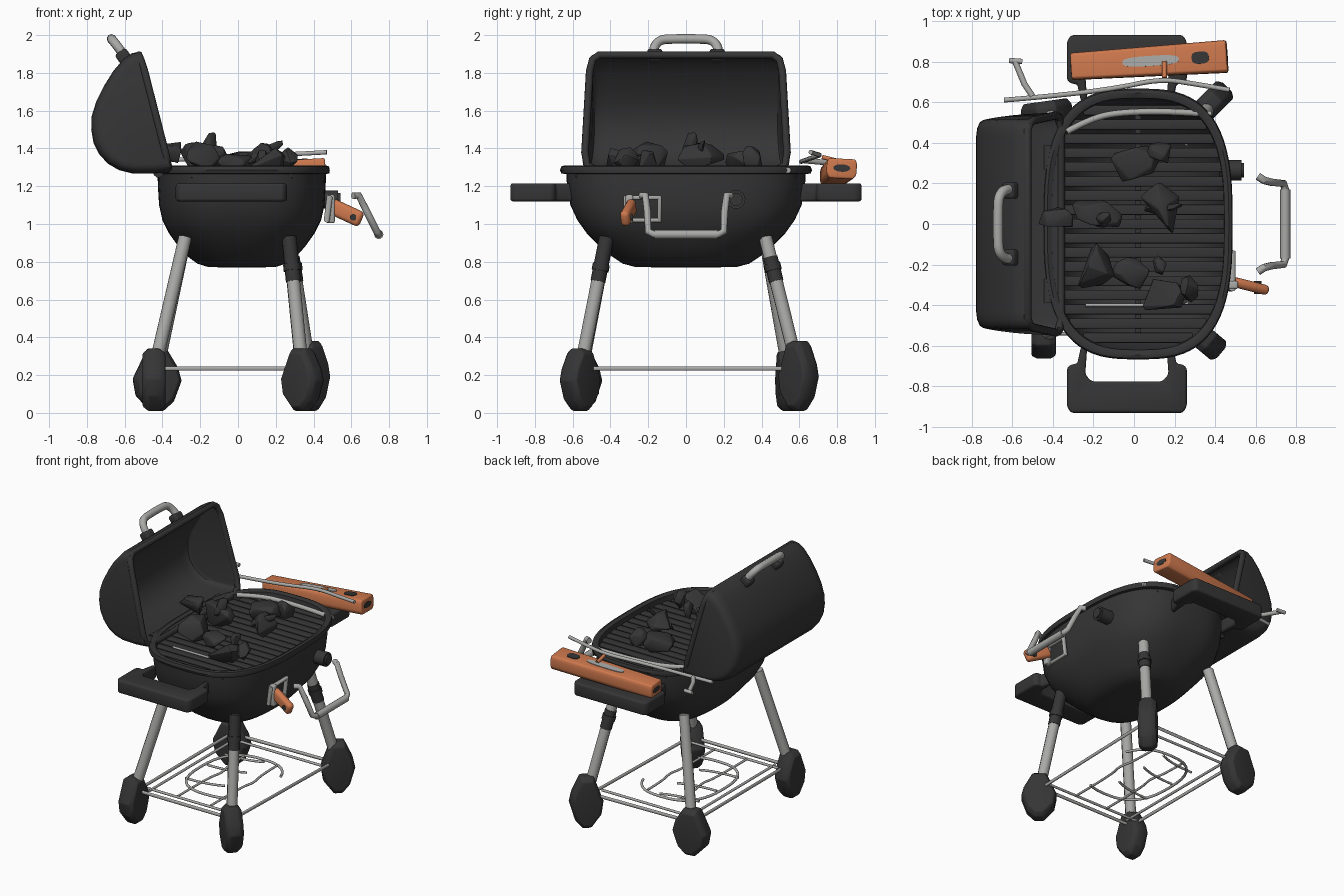
import bpy, bmesh, math, random
from mathutils import Vector, Matrix

if "Cube" in bpy.data.objects:
    bpy.data.objects.remove(bpy.data.objects["Cube"])
random.seed(4)

def material(name, rgb):
    m = bpy.data.materials.new(name)
    m.diffuse_color = (*rgb, 1)
    m.use_nodes = True
    m.node_tree.nodes["Principled BSDF"].inputs["Base Color"].default_value = m.diffuse_color
    return m
DARK = material("charcoal_enamel", (0.036, 0.036, 0.037))
GREY = material("brushed_steel", (0.40, 0.40, 0.39))
WOOD = material("orange_wood", (0.62, 0.19, 0.075))

def activate(ob):
    bpy.ops.object.select_all(action='DESELECT')
    ob.select_set(True)
    bpy.context.view_layer.objects.active = ob

def finish(name, bm, mat, bevel=0, smooth=True, solid=0):
    bmesh.ops.recalc_face_normals(bm, faces=bm.faces)
    me = bpy.data.meshes.new(name)
    bm.to_mesh(me)
    bm.free()
    ob = bpy.data.objects.new(name, me)
    bpy.context.collection.objects.link(ob)
    me.materials.append(mat)
    activate(ob)
    if solid:
        s = ob.modifiers.new("shell", 'SOLIDIFY')
        s.thickness, s.offset = solid, -1
        bpy.ops.object.modifier_apply(modifier="shell")
    if bevel:
        b = ob.modifiers.new("bevel", 'BEVEL')
        b.width, b.segments, b.limit_method = bevel, 3, 'ANGLE'
        bpy.ops.object.modifier_apply(modifier="bevel")
    if smooth:
        bpy.ops.object.shade_smooth_by_angle(angle=math.radians(40))
    return ob

def loft(name, rings, mat, cap=(True, True), loop=True, **kw):
    bm = bmesh.new()
    vs = [[bm.verts.new(p) for p in r] for r in rings]
    n = len(vs[0])
    for a, b in zip(vs, vs[1:]):
        for i in range(n if loop else n - 1):
            j = (i + 1) % n
            bm.faces.new((a[i], a[j], b[j], b[i]))
    if cap[0]: bm.faces.new(vs[0][::-1])
    if cap[1]: bm.faces.new(vs[-1])
    return finish(name, bm, mat, **kw)

def box(name, c, size, mat, rot=(0, 0, 0), bevel=0.015):
    bm = bmesh.new()
    bmesh.ops.create_cube(bm, size=1, matrix=Matrix.Diagonal((*size, 1)))
    ob = finish(name, bm, mat, bevel)
    ob.location, ob.rotation_euler = c, rot
    return ob

def tube(name, pts, r, mat, closed=False, curved=False):
    cu = bpy.data.curves.new(name, 'CURVE')
    cu.dimensions, cu.bevel_depth, cu.bevel_resolution = '3D', r, 3
    cu.use_fill_caps = True
    sp = cu.splines.new('NURBS' if curved else 'POLY')
    sp.points.add(len(pts) - 1)
    for p, q in zip(sp.points, pts):
        p.co = (*q, 1)
    sp.use_cyclic_u = closed
    if curved:
        sp.order_u, sp.use_endpoint_u, sp.resolution_u = 3, True, 6
    ob = bpy.data.objects.new(name, cu)
    bpy.context.collection.objects.link(ob)
    cu.materials.append(mat)
    activate(ob)
    bpy.ops.object.convert(target='MESH')
    bpy.ops.object.shade_smooth_by_angle(angle=math.radians(50))
    return ob

def oval(z, ax, ay, e=2.7, n=72, cx=0.02):
    out = []
    for i in range(n):
        c, s = math.cos(2 * math.pi * i / n), math.sin(2 * math.pi * i / n)
        out.append((cx + ax * math.copysign(abs(c) ** (2 / e), c),
                    ay * math.copysign(abs(s) ** (2 / e), s), z))
    return out

# bowl: outer wall, rolled rim, inner wall
prof = [(.77, .10, .14), (.773, .18, .27), (.79, .235, .335), (.83, .29, .395), (.88, .335, .455),
        (.95, .385, .525), (1.02, .42, .575), (1.10, .438, .612), (1.20, .444, .63), (1.265, .446, .634),
        (1.267, .463, .66), (1.285, .466, .667), (1.305, .462, .66), (1.31, .447, .645), (1.30, .425, .62),
        (1.10, .415, .59), (.95, .36, .5), (.84, .27, .37), (.80, .15, .2)]
loft("bowl", [oval(z, a, b, 2.5 if z < .9 else 2.9) for z, a, b in prof], DARK)

# cooking grate
box("grate_spine", (.02, 0, 1.235), (.03, 1.16, .02), DARK, bevel=0)
for i in range(-8, 9):
    y = i * .07
    half = .43 * (1 - (abs(y) / .62) ** 2.9) ** (1 / 2.9)
    box("grate_bar", (.02, y, 1.255), (2 * half, .05, .022), DARK, bevel=.006)

# open lid: curved profile swept along y, narrowing slightly towards its back
lp = [(-.52, 1.91), (-.56, 1.905), (-.605, 1.875), (-.66, 1.81), (-.71, 1.73), (-.75, 1.65), (-.775, 1.57),
      (-.777, 1.50), (-.765, 1.43), (-.735, 1.37), (-.69, 1.32), (-.63, 1.285), (-.56, 1.268), (-.45, 1.267), (-.35, 1.275)]
def lid_ring(y, k):
    out = []
    for x, z in lp:
        d = max(0, -((x + .435) * .966 + (z - 1.59) * .259)) / .35
        out.append((-.435 + (x + .435) * k, y * (1 - .06 * (z - 1.27) / .64) * (1 - .035 * d * d), 1.59 + (z - 1.59) * k))
    return out
st = [(-.547, .84), (-.542, .90), (-.53, .95), (-.50, .985), (-.46, 1), (.46, 1), (.50, .985), (.53, .95), (.542, .90), (.547, .84)]
loft("lid", [lid_ring(y, k) for y, k in st], DARK, loop=False, solid=.025)
# lid lip around the mouth
lip = [(-.36, -.47, 1.285), (-.36, .47, 1.285), (-.37, .525, 1.31), (-.385, .535, 1.38), (-.495, .51, 1.81), (-.515, .495, 1.87),
       (-.525, .46, 1.895), (-.525, -.46, 1.895), (-.515, -.495, 1.87), (-.495, -.51, 1.81), (-.385, -.535, 1.38), (-.37, -.525, 1.31)]
tube("lid_lip", lip, .02, DARK, closed=True)
# lid handle
tube("lid_handle", [(-.60, -.17, 1.89), (-.63, -.175, 1.93), (-.665, -.14, 1.975), (-.67, -.08, 1.98), (-.67, .08, 1.98),
                    (-.665, .14, 1.975), (-.63, .175, 1.93), (-.60, .17, 1.89)], .025, GREY, curved=True)
for s in (-1, 1):
    box("lid_handle_mount", (-.605, s * .165, 1.885), (.07, .08, .07), DARK, (0, -.6, 0))
    tube("lid_hinge", [(-.42, s * .33 - .06, 1.275), (-.42, s * .33 + .06, 1.275)], .03, DARK)

# side handles: flat U shape on both ends
for s in (-1, 1):
    u = [(-.31, .93), (.24, .93), (.26, .90), (.26, .71), (.24, .69), (.21, .69), (.19, .60), (.16, .60), (.17, .74), (.14, .775),
         (-.21, .775), (-.24, .74), (-.23, .60), (-.26, .60), (-.28, .69), (-.31, .69), (-.33, .71), (-.33, .90)]
    loft("side_handle", [[(x, s * y, z) for x, y in u] for z in (1.12, 1.215)], DARK, bevel=.015)

# legs, sleeves and block feet: x, y of top, x, y of bottom, foot angle, foot scale, foot height
foot = [(-.045, .34), (.045, .34), (.10, .24), (.118, .17), (.08, .06), (.03, .01), (-.03, .01), (-.10, .09), (-.115, .18), (-.08, .26)]
legs = [("front_left", -.28, -.42, -.445, -.555, 90, .95, 1), ("front_right", .27, -.42, .34, -.56, -40, 1.0, 1),
        ("back_left", -.28, .42, -.43, .545, 8, 1.1, 1), ("back_right", .27, .42, .38, .595, 45, .95, 1.12)]
for n, x0, y0, x1, y1, ang, k, h in legs:
    a, b = Vector((x0, y0, .93)), Vector((x1, y1, .22))
    tube(n + "_leg", [a, b], .036, GREY)
    if x0 > 0:
        tube(n + "_sleeve", [a.lerp(b, .15 if y0 > 0 else 0), a.lerp(b, .33)], .040, DARK)
        tube(n + "_sleeve_band", [a.lerp(b, .20), a.lerp(b, .25)], .046, DARK)
    ca, sa = math.cos(math.radians(ang)), math.sin(math.radians(ang))
    rings = []
    for t, f in ((-.06, .85), (-.03, 1), (.03, 1), (.06, .85)):
        rings.append([(x1 + u * k * f * ca - t * sa, y1 + u * k * f * sa + t * ca, (.175 + (z - .175) * f) * h) for u, z in foot])
    loft(n + "_foot", rings, DARK, bevel=.008)

# lower wire shelf
Z = .235
cor = [(-.43, -.54), (.34, -.54), (.37, .56), (-.43, .54)]
tube("shelf_frame", [(x, y, Z) for x, y in cor], .012, GREY, closed=True)
for y in (-.47, .47):
    tube("shelf_cross_rail", [(-.41, y, Z), (.34, y, Z)], .009, GREY)
tube("shelf_side_rail", [(-.36, -.5, Z), (-.36, .5, Z)], .009, GREY)
tube("shelf_ring", oval(Z, .27, .33, 2.6, 40, -.03)[3:34], .009, GREY)
for x in (-.16, .10):
    tube("shelf_wire", [(x, -.46, Z), (x, -.1, Z), (x + .03, 0, Z), (x, .12, Z), (x, .30, Z)], .008, GREY, curved=True)
for y in (-.2, .05, .25):
    tube("shelf_short_wire", [(-.28, y, Z), (-.1, y, Z), (.0, y + .05, Z)], .008, GREY, curved=True)

# coal chunks
def chunk(c, size, tilt=0):
    bm = bmesh.new()
    for _ in range(15):
        v = Vector([random.gauss(0, 1) for _ in range(3)]).normalized()
        bm.verts.new(Vector([a * b for a, b in zip(v, size)]))
    bmesh.ops.convex_hull(bm, input=bm.verts)
    bmesh.ops.delete(bm, geom=[v for v in bm.verts if not v.link_faces], context='VERTS')
    ob = finish("coal_chunk", bm, DARK, bevel=.008)
    ob.location, ob.rotation_euler = c, (0, tilt, random.uniform(-.3, .3))
for c, s in [((-.20, -.21, 1.35), (.11, .13, .09)), ((-.19, .04, 1.36), (.14, .09, .09)), ((.13, .07, 1.35), (.11, .14, .08)),
             ((.0, .30, 1.33), (.13, .10, .08)), ((.13, .35, 1.35), (.07, .07, .07)), ((.14, -.36, 1.33), (.12, .11, .09)),
             ((.0, -.24, 1.32), (.12, .08, .06)), ((.27, -.32, 1.34), (.05, .07, .07)), ((-.37, .03, 1.38), (.11, .06, .07)),
             ((.13, -.21, 1.33), (.04, .06, .07))]:
    chunk(c, s)
chunk((-.15, .02, 1.42), (.04, .04, .10), .4)
chunk((.14, .08, 1.38), (.12, .03, .03), -.5)

# steel rod lying along the inner wall and small clip
tube("inner_rod", [(-.33, .455, 1.295), (-.22, .515, 1.295), (-.08, .55, 1.295), (.2, .555, 1.29), (.38, .54, 1.285)], .016, GREY, curved=True)
tube("inner_clip", [(-.24, -.40, 1.27), (.05, -.40, 1.27)], .008, GREY)

# wooden paddle resting on the back handle, tilted, with slot and hole plates
pad = [(-.385, -.066), (.385, -.08), (.385, .08), (-.385, .066)]
m = Matrix.Translation((.075, .80, 1.275)) @ Matrix.Rotation(.065, 4, 'Z') @ Matrix.Rotation(-.055, 4, 'Y') @ Matrix.Rotation(-.05, 4, 'X')
rings = [[m @ Vector((x, y * f, z)) for x, y in pad] for z, f in ((-.055, .8), (-.03, 1), (.025, 1), (.05, .9))]
loft("wooden_paddle", rings, WOOD, bevel=.01)
for n, x, w, h, mt in (("paddle_slot", .01, .28, .05, GREY), ("paddle_hole", .255, .085, .06, DARK)):
    ov = oval(0, w / 2, h / 2, 3, 24, 0)
    loft(n, [[m @ Vector((x + p[0], p[1], z)) for p in ov] for z in (.047, .0545)], mt)
for s in (-1, 1):
    loft("paddle_end_hole", [[m @ Vector((s * e, q[0], q[1])) for q in oval(0, .045, .02, 2, 20, 0)]
                             for e in (.38, .387)], DARK)
tube("paddle_peg", [(.15, .72, 1.355), (.15, .80, 1.335)], .012, WOOD)

# long steel skewer fork
tube("skewer", [(-.64, .61, 1.33), (-.45, .625, 1.335), (-.1, .665, 1.35), (.13, .715, 1.365), (.30, .69, 1.37), (.47, .66, 1.38)],
     .012, GREY, curved=True)
tube("skewer_prong", [(-.50, .63, 1.335), (-.54, .69, 1.33), (-.585, .80, 1.32)], .015, GREY)
tube("skewer_tip", [(-.615, .805, 1.32), (-.55, .80, 1.32)], .013, GREY)

# front towel bar, standing off the bowl
arm = [(.61, .235, 1.15), (.64, .215, 1.15), (.68, .205, 1.07), (.735, .20, .96)]
bar = arm + [(.745, .17, .945), (.745, -.17, .945)] + [(x, -y, z) for x, y, z in arm[::-1]]
tube("towel_bar", bar, .019, GREY)
tube("towel_bar_grip", [(.745, -.17, .945), (.745, .17, .945)], .025, GREY)

# vent latch: steel frame with wooden lever
tube("latch_frame", [(.485, -.32, 1.14), (.485, -.14, 1.14), (.47, -.14, 1.02), (.47, -.32, 1.02)], .016, GREY, closed=True)
box("latch_bracket", (.49, -.30, 1.08), (.045, .04, .15), GREY, bevel=.01)
box("latch_lever", (.57, -.305, 1.06), (.19, .05, .085), WOOD, (0, .42, -.25), bevel=.022)
tube("latch_lever_pin", [(.61, -.345, 1.035), (.61, -.28, 1.035)], .018, DARK)

# round vent knob
tube("knob", [(.42, .265, 1.13), (.53, .265, 1.13)], .05, DARK)
tube("knob_cap", [(.525, .265, 1.13), (.542, .265, 1.13)], .036, DARK)
